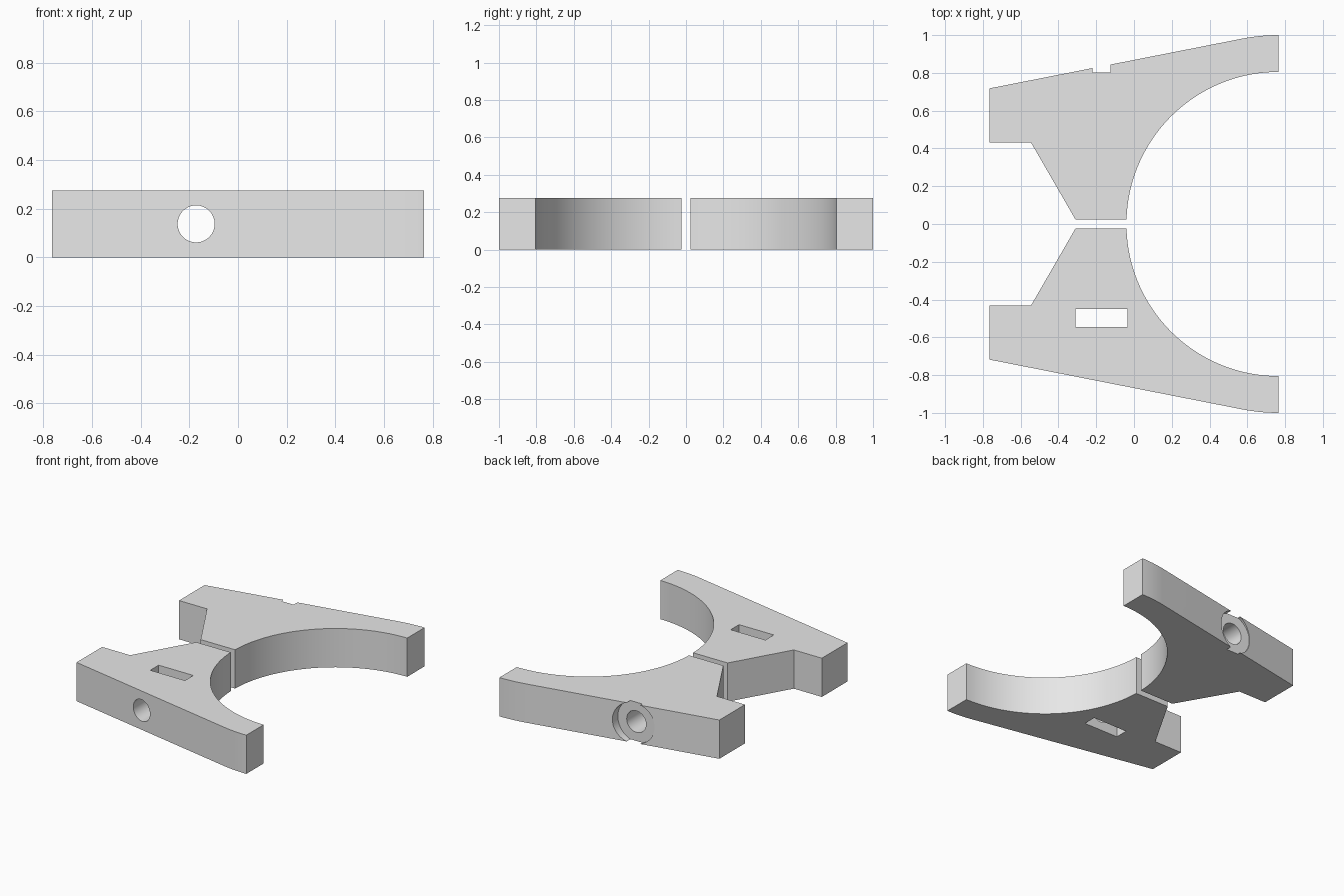
import bpy, bmesh
from math import sin, cos, radians, pi
from mathutils import Matrix

cube = bpy.data.objects.get("Cube")
if cube:
    bpy.data.objects.remove(cube, do_unlink=True)

HEIGHT = 0.275
END_X = 0.765          # half length, also the centre of both arcs
INNER_R, OUTER_R = 0.805, 1.0
GAP = 0.024
BOLT_X, BOLT_Z = -0.172, HEIGHT / 2

grey = bpy.data.materials.new("plain_grey")
grey.use_nodes = True
colour = (0.8, 0.8, 0.8, 1)
grey.diffuse_color = colour
grey.node_tree.nodes["Principled BSDF"].inputs["Base Color"].default_value = colour


def add_object(name, bm):
    bmesh.ops.recalc_face_normals(bm, faces=bm.faces)
    mesh = bpy.data.meshes.new(name)
    bm.to_mesh(mesh)
    bm.free()
    mesh.materials.append(grey)
    obj = bpy.data.objects.new(name, mesh)
    bpy.context.collection.objects.link(obj)
    return obj


def arc(radius, start, end, steps):
    angles = [start + (end - start) * i / steps for i in range(steps + 1)]
    return [(END_X + radius * cos(a), radius * sin(a)) for a in angles]


def clamp_half(name, side):
    # Outline: cradle arc, rounded tip, sloping back, foot and tapered neck
    outline = [(-END_X, 0.431), (-0.545, 0.431), (-0.31, GAP)]
    outline += arc(INNER_R, pi - GAP / INNER_R, pi / 2, 48)
    outline += arc(OUTER_R, pi / 2, radians(101), 8)
    outline.append((-END_X, 0.718))
    bm = bmesh.new()
    face = bm.faces.new([bm.verts.new((x, y * side, 0)) for x, y in outline])
    top = bmesh.ops.extrude_face_region(bm, geom=[face])["geom"]
    verts = [v for v in top if isinstance(v, bmesh.types.BMVert)]
    bmesh.ops.translate(bm, verts=verts, vec=(0, 0, HEIGHT))
    return add_object(name, bm)


def bore_cutter(name, radius, y0, y1):
    bm = bmesh.new()
    place = Matrix.Translation((BOLT_X, (y0 + y1) / 2, BOLT_Z)) @ Matrix.Rotation(pi / 2, 4, "X")
    bmesh.ops.create_cone(bm, cap_ends=True, segments=64, radius1=radius,
                          radius2=radius, depth=y1 - y0, matrix=place)
    return add_object(name, bm)


def slot_cutter(name):
    bm = bmesh.new()
    place = Matrix.Translation((BOLT_X, -0.497, BOLT_Z)) @ Matrix.Diagonal((0.273, 0.094, 1, 1))
    bmesh.ops.create_cube(bm, size=1, matrix=place)
    return add_object(name, bm)


def cut(obj, cutter):
    mod = obj.modifiers.new("cut", "BOOLEAN")
    mod.operation = "DIFFERENCE"
    mod.solver = "EXACT"
    mod.object = cutter
    bpy.context.view_layer.objects.active = obj
    bpy.ops.object.modifier_apply(modifier=mod.name)


front = clamp_half("front_clamp_half", -1)
back = clamp_half("back_clamp_half", 1)

# Bolt hole through both halves, nut slot in front, washer recess at back
hole = bore_cutter("bolt_hole_cutter", 0.076, -1.2, 1.2)
recess = bore_cutter("washer_recess_cutter", 0.1455, 0.802, 1.2)
slot = slot_cutter("nut_slot_cutter")
for obj, cutters in ((front, (hole, slot)), (back, (hole, recess))):
    for cutter in cutters:
        cut(obj, cutter)
for cutter in (hole, recess, slot):
    bpy.data.objects.remove(cutter, do_unlink=True)

# Smooth the curved walls, keep the corners crisp
for obj in (front, back):
    bpy.ops.object.select_all(action="DESELECT")
    obj.select_set(True)
    bpy.context.view_layer.objects.active = obj
    bpy.ops.object.shade_smooth_by_angle(angle=radians(25))
